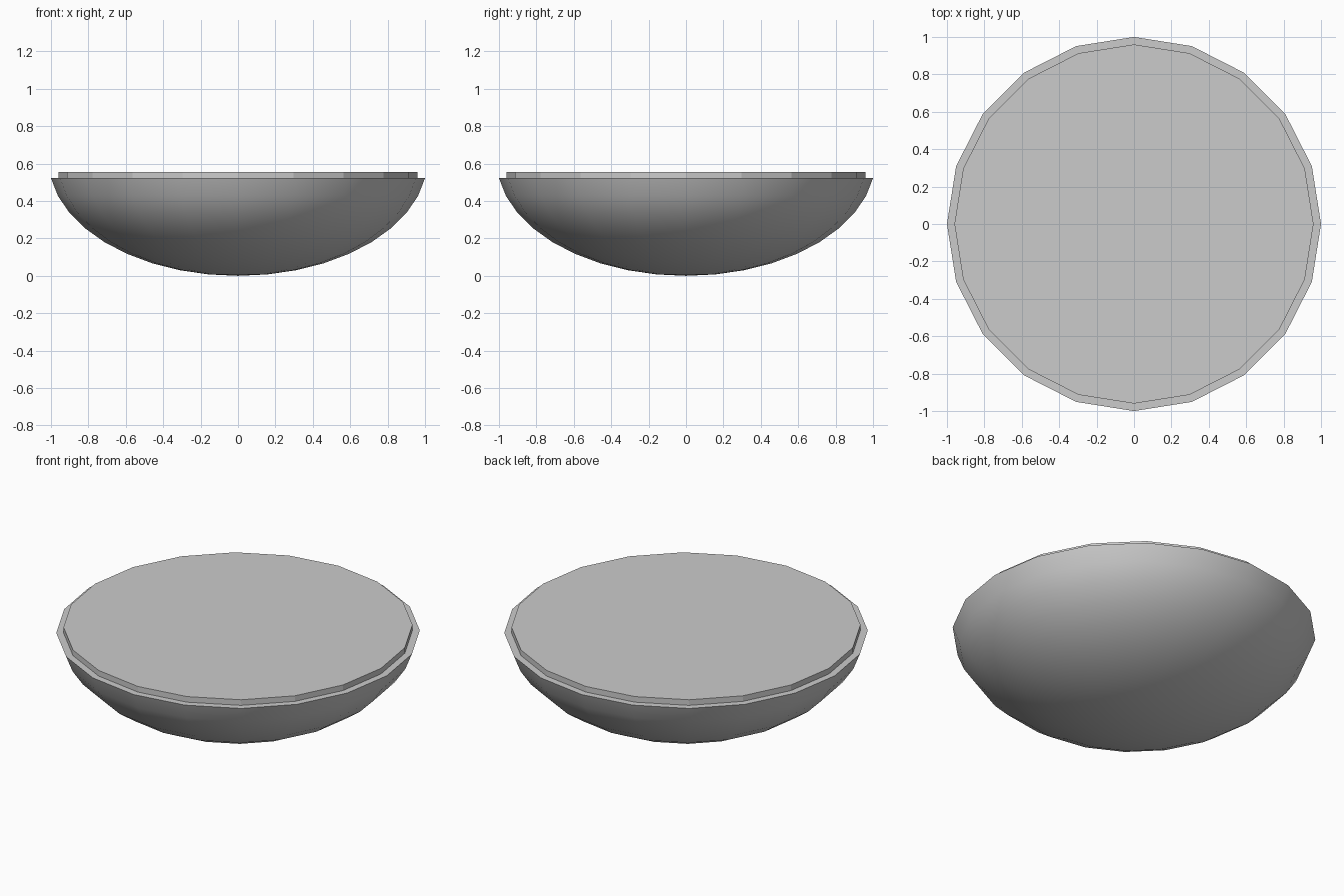
import bpy, math

if "Cube" in bpy.data.objects:
    bpy.data.objects.remove(bpy.data.objects["Cube"])

SIDES = 20


def lathe(name, profile, smooth_angle):
    """Revolve (radius, z) points around z; radius 0 becomes a single pole."""
    verts, faces, rings = [], [], []
    for r, z in profile:
        start = len(verts)
        count = 1 if r == 0 else SIDES
        for i in range(count):
            a = 2 * math.pi * i / SIDES
            verts.append((r * math.cos(a), r * math.sin(a), z))
        rings.append([start + i % count for i in range(SIDES)])
    for low, high in zip(rings, rings[1:]):
        for i in range(SIDES):
            j = (i + 1) % SIDES
            quad = [low[i], low[j], high[j], high[i]]
            faces.append(list(dict.fromkeys(quad)))
    # flat cap where the profile ends away from the axis
    if profile[0][0] > 0:
        faces.append(rings[0][::-1])
    if profile[-1][0] > 0:
        faces.append(rings[-1])
    mesh = bpy.data.meshes.new(name)
    mesh.from_pydata(verts, [], faces)
    obj = bpy.data.objects.new(name, mesh)
    bpy.context.collection.objects.link(obj)
    bpy.ops.object.select_all(action='DESELECT')
    obj.select_set(True)
    bpy.context.view_layer.objects.active = obj
    if smooth_angle:
        bpy.ops.object.shade_smooth_by_angle(angle=math.radians(smooth_angle))
    return obj


# Bowl: flattened sphere cut just below its equator, closed by a flat rim
CUT, RIM_Z = math.radians(81), 0.522
radius = 1 / math.sin(CUT)
height = RIM_Z / (1 - math.cos(CUT))
bowl_profile = []
for k in range(10):
    t = CUT * k / 9
    bowl_profile.append((radius * math.sin(t), height * (1 - math.cos(t))))
lathe("bowl", bowl_profile, 30)

# Surface disc: thin, slightly narrower plate raised above the rim
lathe("surface_disc", [(0.96, RIM_Z), (0.96, 0.556)], 0)
